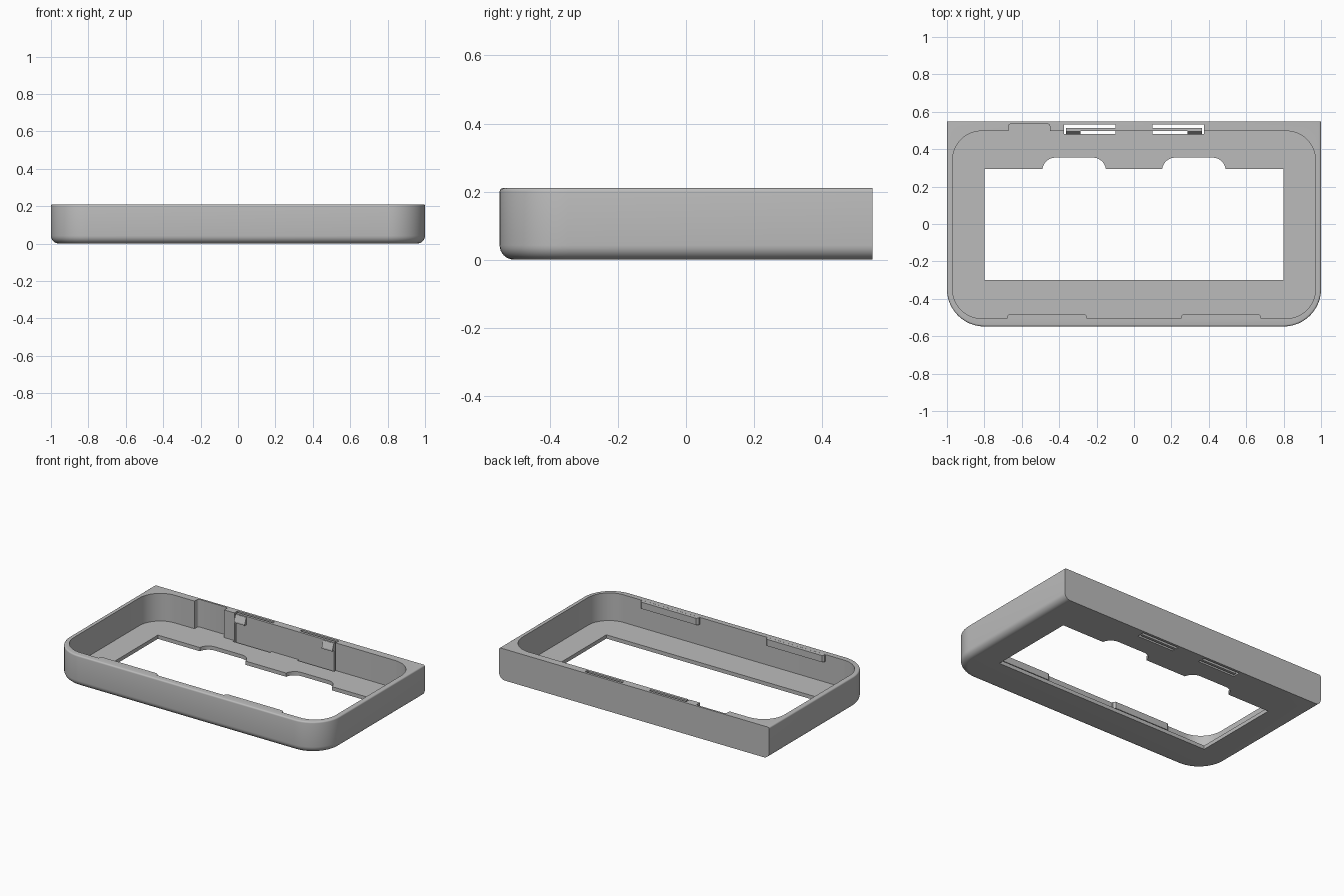
import bpy, bmesh
from math import sin, cos, pi, radians

cube = bpy.data.objects.get("Cube")
if cube:
    bpy.data.objects.remove(cube, do_unlink=True)

HEIGHT, FLOOR, BACK, FRONT = 0.21, 0.025, 0.548, -0.548
WALL_Y, RIM_Y = 0.497, -0.505      # inner faces of the back and front walls

grey = bpy.data.materials.new("light grey")
grey.use_nodes = True
colour = (0.5, 0.5, 0.5, 1)
grey.diffuse_color = colour
grey.node_tree.nodes["Principled BSDF"].inputs["Base Color"].default_value = colour


def arc(cx, cy, r, start, end, steps=12):
    return [(cx + r * cos(radians(start + (end - start) * i / steps)),
             cy + r * sin(radians(start + (end - start) * i / steps)))
            for i in range(steps + 1)]


def loft(name, rings):
    """Skin a stack of matching closed rings and cap both ends."""
    bm = bmesh.new()
    loops = [[bm.verts.new(p) for p in ring] for ring in rings]
    for low, high in zip(loops, loops[1:]):
        for i in range(len(low)):
            j = (i + 1) % len(low)
            bm.faces.new((low[i], low[j], high[j], high[i]))
    bm.faces.new(loops[0][::-1])
    bm.faces.new(loops[-1])
    bmesh.ops.recalc_face_normals(bm, faces=bm.faces)
    mesh = bpy.data.meshes.new(name)
    bm.to_mesh(mesh)
    bm.free()
    mesh.materials.append(grey)
    obj = bpy.data.objects.new(name, mesh)
    bpy.context.collection.objects.link(obj)
    return obj


def prism(name, outline, z0, z1):
    return loft(name, [[(x, y, z) for x, y in outline] for z in (z0, z1)])


def box(name, x0, x1, y0, y1, z0, z1):
    return prism(name, [(x0, y0), (x1, y0), (x1, y1), (x0, y1)], z0, z1)


def cut(target, cutter):
    cutter.hide_render = True
    mod = target.modifiers.new("cut", 'BOOLEAN')
    mod.operation, mod.solver, mod.object = 'DIFFERENCE', 'EXACT', cutter
    bpy.context.view_layer.objects.active = target
    bpy.ops.object.modifier_apply(modifier=mod.name)
    bpy.data.objects.remove(cutter, do_unlink=True)


def shell_ring(inset, z):
    """Outer outline: round front corners, square back corners."""
    r = 0.2 - inset
    ring = arc(-0.8, FRONT + 0.2, r, 180, 270) + arc(0.8, FRONT + 0.2, r, 270, 360)
    ring += [(1 - inset, BACK), (inset - 1, BACK)]
    return [(x, y, z) for x, y in ring]


# Shell with a large bottom fillet and a fine top fillet
profile = [(0.042 - d, 0.042 - z) for d, z in arc(0, 0, 0.042, 90, 0, 8)]
profile += [(0.01 - d, HEIGHT - 0.01 + z) for d, z in arc(0, 0, 0.01, 0, 90, 4)]
frame = loft("bezel_frame", [shell_ring(d, z) for d, z in profile])

# Tray cavity
r = 0.155
tray = (arc(-0.97 + r, RIM_Y + r, r, 180, 270) + arc(0.97 - r, RIM_Y + r, r, 270, 360)
        + arc(0.97 - r, WALL_Y - r, r, 0, 90) + arc(-0.97 + r, WALL_Y - r, r, 90, 180))
cut(frame, prism("tray_cutter", tray, FLOOR, 0.4))

# Window with two rounded reliefs along its back edge
window = [(-0.8, -0.3), (0.8, -0.3), (0.8, 0.295)]
for cx in (0.32, -0.32):
    window += arc(cx + 0.1, 0.285, 0.07, 8, 90, 8) + arc(cx - 0.1, 0.285, 0.07, 90, 172, 8)
window += [(-0.8, 0.295)]
cut(frame, prism("window_cutter", window, -0.1, 0.1))

# Recess in the back wall
recess = [(-0.67, 0.45), (-0.45, 0.45)]
recess += arc(-0.462, 0.523, 0.012, 0, 90, 4) + arc(-0.658, 0.523, 0.012, 90, 180, 4)
cut(frame, prism("recess_cutter", recess, FLOOR, 0.4))

# Spring arms freed from the back wall, each with a wedge hook
for side, s in (("left", 1), ("right", -1)):
    def span(a, b):
        return sorted((s * a, s * b))
    cut(frame, box("rear_slot", *span(0.1, 0.375), 0.514, 0.532, -0.1, 0.4))
    cut(frame, box("end_slot", *span(0.364, 0.375), 0.482, 0.525, -0.1, 0.4))
    cut(frame, box("floor_slot", *span(0.1, 0.37), 0.482, WALL_Y, -0.1, 0.1))

    wedge = [(0.5, 0.205), (0.494, 0.205), (0.478, 0.165), (0.478, 0.155), (0.5, 0.155)]
    loft(side + "_hook", [[(x, y, z) for y, z in wedge] for x in span(0.285, 0.364)])

    # Retaining ridge under the front rim
    x0, x1 = span(0.25, 0.68)
    ridge = [(x0, RIM_Y - 0.01), (x1, RIM_Y - 0.01), (x1, RIM_Y + 0.01),
             (x1 - 0.012, -0.482), (x0 + 0.012, -0.482), (x0, RIM_Y + 0.01)]
    prism(side + "_front_ridge", ridge, 0.165, HEIGHT - 0.0005)

# Smooth fillets, crisp edges
bpy.ops.object.select_all(action='DESELECT')
frame.select_set(True)
bpy.context.view_layer.objects.active = frame
bpy.ops.object.shade_smooth_by_angle(angle=radians(30))
